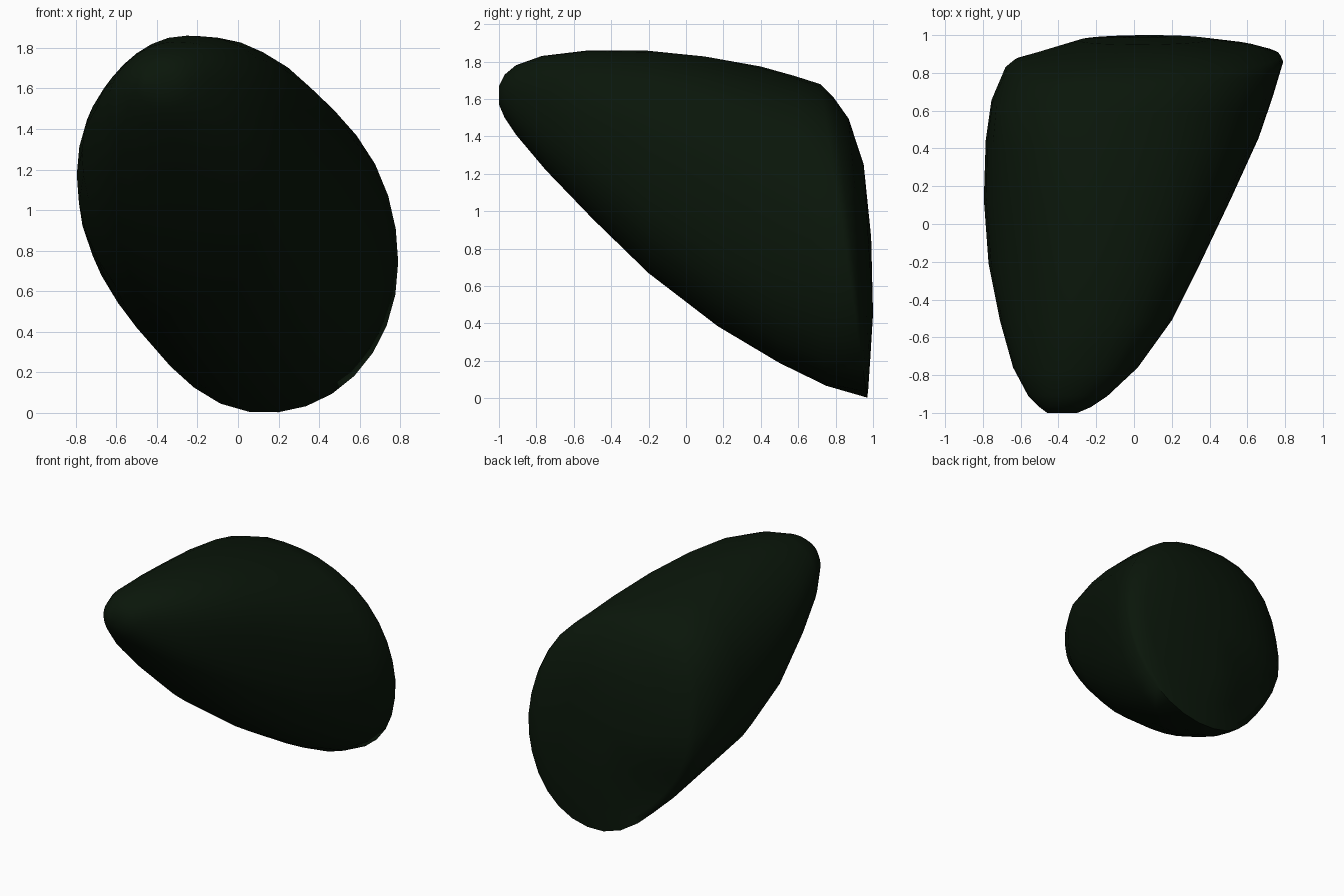
import bpy, bmesh, math

if "Cube" in bpy.data.objects:
    bpy.data.objects.remove(bpy.data.objects["Cube"])

# Slanted oval sections from the narrow tip to the domed back:
# (y bottom, z bottom, y top, z top, x left, x right, skew)
SECTIONS = [
    (-1.0, 1.57, -1.0, 1.67, -0.46, -0.30, 0.0),
    (-0.97, 1.50, -0.97, 1.73, -0.50, -0.23, 0.0),
    (-0.91, 1.41, -0.91, 1.78, -0.56, -0.14, 0.0),
    (-0.75, 1.22, -0.77, 1.83, -0.64, 0.02, 0.0),
    (-0.50, 0.96, -0.52, 1.86, -0.71, 0.20, -0.01),
    (-0.20, 0.67, -0.22, 1.86, -0.77, 0.35, -0.04),
    (0.17, 0.39, 0.10, 1.83, -0.795, 0.515, -0.09),
    (0.50, 0.195, 0.40, 1.77, -0.785, 0.66, -0.12),
    (0.75, 0.07, 0.58, 1.715, -0.755, 0.735, -0.12),
    (0.97, 0.00, 0.72, 1.67, -0.68, 0.79, -0.11),
    (0.975, 0.05, 0.79, 1.60, -0.63, 0.775, -0.11),
    (0.985, 0.20, 0.87, 1.49, -0.47, 0.66, -0.10),
    (1.0, 0.45, 0.95, 1.25, -0.29, 0.40, -0.08),
]
# Fullness in percent per section: upper right, upper left, lower left, lower right
FULLNESS = [
    (0, 0, 0, 0), (2, 0, 2, 2), (5, 0, 4, 5), (7, -2, 5, 8), (8, -4, 5, 10),
    (8, -4, 4, 10), (7, 0, 2, 9), (5, 5, -4, 8), (4, 9, -7, 5), (2, 10, -6, 0),
    (2, 10, -6, 0), (2, 8, -3, 0), (0, 3, 0, 0),
]
SIDES = 32

bm = bmesh.new()
rings = []
for n, (yb, zb, yt, zt, xl, xr, skew) in enumerate(SECTIONS):
    ring = []
    for i in range(SIDES):
        t = 2 * math.pi * i / SIDES
        c, s = math.cos(t), math.sin(t)
        quadrant = min(3, i * 4 // SIDES)
        w = math.sin(2 * t) ** 2
        r = 1 + FULLNESS[n][quadrant] / 100 * w
        h = r * (skew * c + math.sqrt(1 - skew * skew) * s)
        f = (h + 1) / 2
        y = yb + (yt - yb) * f
        # Lower left of the back rim curls forward
        if quadrant == 2 and n in (9, 10, 11):
            y -= 0.06 * w
        ring.append(bm.verts.new(((xl + xr) / 2 + r * c * (xr - xl) / 2,
                                  y, zb + (zt - zb) * f)))
    rings.append(ring)

# Skin between sections
for a, b in zip(rings, rings[1:]):
    for i in range(SIDES):
        j = (i + 1) % SIDES
        bm.faces.new((a[i], a[j], b[j], b[i]))

# Tip and back caps
for ring, centre in ((rings[0], (-0.37, -1.0, 1.62)), (rings[-1], (0.05, 0.99, 0.86))):
    v = bm.verts.new(centre)
    for i in range(SIDES):
        bm.faces.new((ring[i], ring[(i + 1) % SIDES], v))
bmesh.ops.recalc_face_normals(bm, faces=bm.faces[:])

mesh = bpy.data.meshes.new("rounded_cone_body")
bm.to_mesh(mesh)
bm.free()
body = bpy.data.objects.new("rounded_cone_body", mesh)
bpy.context.collection.objects.link(body)

# Very dark green
mat = bpy.data.materials.new("dark_green")
mat.diffuse_color = (0.003, 0.008, 0.003, 1)
mat.use_nodes = True
mat.node_tree.nodes["Principled BSDF"].inputs["Base Color"].default_value = mat.diffuse_color
mesh.materials.append(mat)

bpy.context.view_layer.objects.active = body
body.select_set(True)
bpy.ops.object.shade_smooth_by_angle(angle=math.radians(75))
